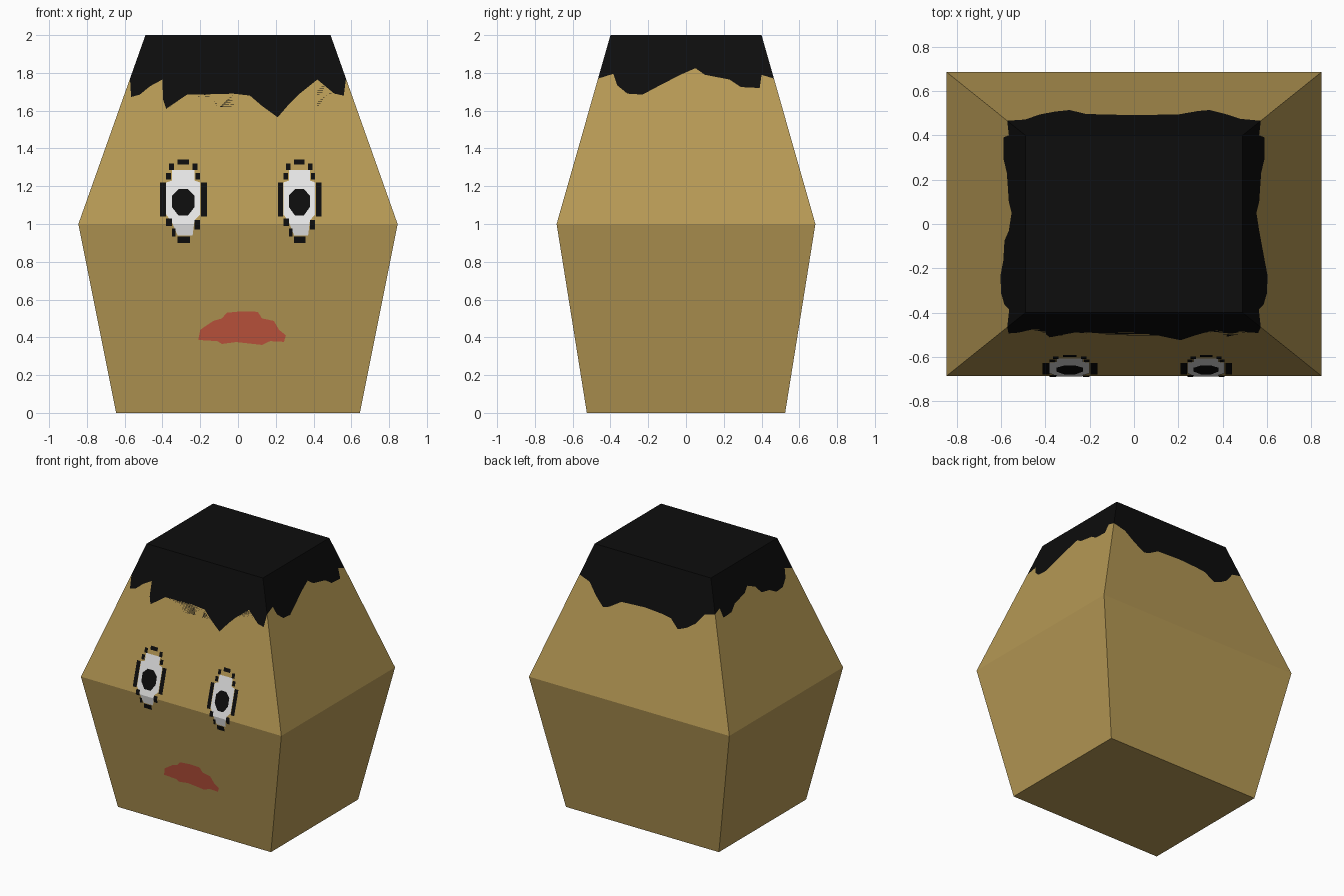
import bpy, bmesh

if "Cube" in bpy.data.objects:
    bpy.data.objects.remove(bpy.data.objects["Cube"])


def material(name, r, g, b):
    m = bpy.data.materials.new(name)
    m.diffuse_color = (r, g, b, 1)
    m.use_nodes = True
    m.node_tree.nodes["Principled BSDF"].inputs["Base Color"].default_value = m.diffuse_color
    return m


SKIN = material("tan skin", 0.47, 0.32, 0.09)
HAIR = material("black", 0.004, 0.004, 0.004)
WHITE = material("eye white", 0.85, 0.85, 0.85)
RED = material("lip red", 0.55, 0.095, 0.05)


def finish(bm, name, mats):
    me = bpy.data.meshes.new(name)
    bm.to_mesh(me)
    bm.free()
    for m in mats:
        me.materials.append(m)
    ob = bpy.data.objects.new(name, me)
    bpy.context.collection.objects.link(ob)


# Half width and half depth of the head at height z
def half_width(z):
    return 0.645 + 0.2 * z if z < 1 else 0.845 - 0.355 * (z - 1)


def half_depth(z):
    return 0.525 + 0.16 * z if z < 1 else 0.685 - 0.285 * (z - 1)


def on_side(i, u, z):
    w, d = half_width(z), half_depth(z)
    return [(u, -d, z), (w, u, z), (-u, d, z), (-w, -u, z)][i]


# Hairlines (position along the side, height), between the corners
HAIR_Z = 1.77
front = [(-.566, 1.672), (-.52, 1.685), (-.465, 1.73), (-.4, 1.765), (-.397, 1.66),
         (-.38, 1.61), (-.317, 1.61), (-.27, 1.685), (-.23, 1.63), (-.165, 1.565),
         (-.095, 1.62), (-.026, 1.69), (-.005, 1.625), (.053, 1.625), (.063, 1.68),
         (.127, 1.625), (.21, 1.565), (.275, 1.64), (.32, 1.685), (.345, 1.62),
         (.418, 1.62), (.42, 1.765), (.51, 1.69), (.56, 1.68)]
right = [(-.385, 1.795), (-.365, 1.735), (-.31, 1.69), (-.23, 1.685), (-.165, 1.72),
         (-.075, 1.735), (-.03, 1.79), (.05, 1.825), (.1, 1.79), (.23, 1.765),
         (.29, 1.725), (.39, 1.72), (.4, 1.79)]
back = [(-.48, 1.74), (-.41, 1.66), (-.34, 1.6), (-.29, 1.615), (-.2, 1.67), (0, 1.68),
        (.15, 1.67), (.22, 1.66), (.29, 1.6), (.357, 1.625), (.425, 1.67), (.49, 1.75)]
left = [(-u, z) for u, z in reversed(right)]

# Head: faceted block whose upper sides are cut along the hairline
bm = bmesh.new()


def ring(z):
    w, d = half_width(z), half_depth(z)
    return [bm.verts.new((sx * w, sy * d, z))
            for sx, sy in ((-1, -1), (1, -1), (1, 1), (-1, 1))]


base, middle, hairline, crown = [ring(z) for z in (0, 1, HAIR_Z, 2)]
bm.faces.new(base[::-1])
bm.faces.new(crown).material_index = 1
for i, line in enumerate((front, right, back, left)):
    j = (i + 1) % 4
    cut = [hairline[i]] + [bm.verts.new(on_side(i, u, z)) for u, z in line] + [hairline[j]]
    bm.faces.new((base[i], base[j], middle[j], middle[i]))
    bm.faces.new([middle[i], middle[j]] + cut[::-1])
    bm.faces.new(cut + [crown[j], crown[i]]).material_index = 1
bmesh.ops.triangulate(bm, faces=[f for f in bm.faces if len(f.verts) > 4])
finish(bm, "head", [SKIN, HAIR])


# Thin plates laid on the front of the face, folded at the brow ridge z = 1
def plate(name, polygons, mat, lift):
    bm = bmesh.new()
    for poly in polygons:
        bm.faces.new([bm.verts.new((x, 0, z)) for x, z in poly])
    bmesh.ops.triangulate(bm, faces=bm.faces[:])
    bmesh.ops.bisect_plane(bm, geom=bm.verts[:] + bm.edges[:] + bm.faces[:],
                           plane_co=(0, 0, 1), plane_no=(0, 0, 1))
    for v in bm.verts:
        v.co.y = -half_depth(v.co.z) - lift
    bm.normal_update()
    bmesh.ops.reverse_faces(bm, faces=[f for f in bm.faces if f.normal.y > 0])
    finish(bm, name, [mat])


def rect(x0, z0, x1, z1):
    return [(x0, z0), (x1, z0), (x1, z1), (x0, z1)]


# Eyes: white, pupil and broken outline
white = [(-.09, .1), (-.06, .11), (-.06, .165), (.06, .165), (.06, .11), (.09, .1),
         (.09, -.07), (.06, -.1), (.05, -.18), (-.03, -.18), (-.06, -.11), (-.09, -.07)]
pupil = [(-.06, .03), (-.025, .065), (.025, .065), (.06, .03),
         (.06, -.03), (.025, -.075), (-.025, -.075), (-.06, -.03)]
outline = [rect(-.123, -.08, -.092, .1), rect(.094, -.08, .126, .1),
           rect(-.03, .195, .03, .222), rect(-.075, .165, -.05, .2),
           rect(.05, .165, .075, .2), rect(-.09, .115, -.065, .15),
           rect(.065, .115, .09, .15), rect(-.03, -.22, .035, -.185),
           rect(-.09, -.13, -.06, -.09), rect(.06, -.15, .09, -.1),
           rect(-.06, -.185, -.04, -.145)]
for side, cx, s in (("left", -.29, 1), ("right", .325, .93)):
    def place(polys):
        return [[(cx + s * x, 1.12 + z) for x, z in p] for p in polys]
    plate(side + "_eye_white", place([white]), WHITE, 0.003)
    plate(side + "_eye_outline", place(outline), HAIR, 0.004)
    plate(side + "_pupil", place([pupil]), HAIR, 0.006)

# Mouth
mouth = [(-.21, .386), (-.2, .44), (-.13, .487), (-.085, .5), (-.06, .53), (.02, .538),
         (.105, .535), (.127, .5), (.19, .487), (.217, .44), (.254, .41), (.243, .376),
         (.17, .38), (.127, .36), (.095, .37), (-.01, .375), (-.085, .365), (-.11, .38)]
plate("mouth", [mouth], RED, 0.003)
